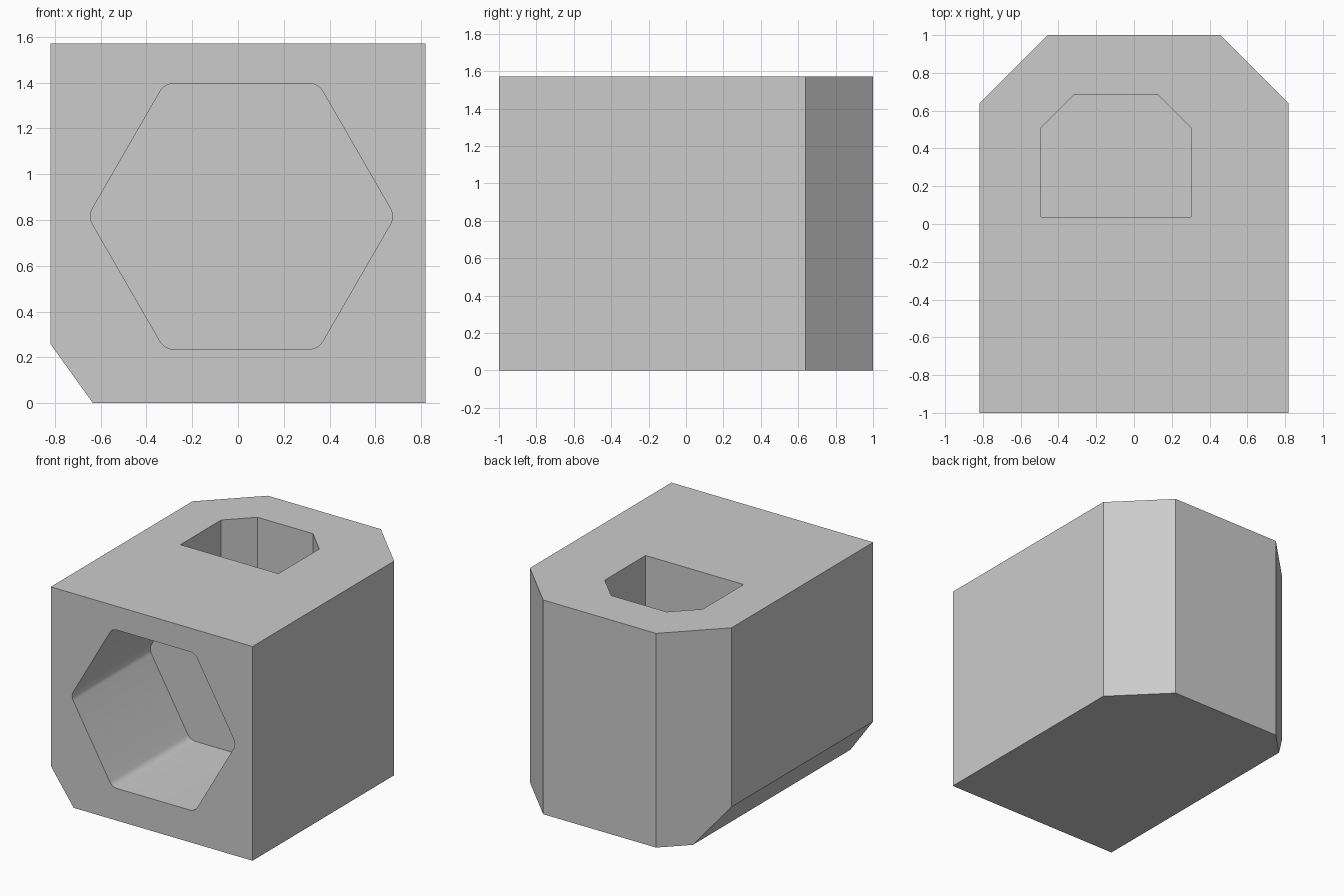
import bpy
import bmesh
from math import cos, sin, pi, radians
from mathutils import Vector

cube = bpy.data.objects.get("Cube")
if cube:
    bpy.data.objects.remove(cube, do_unlink=True)

grey = bpy.data.materials.new("mid grey")
grey.use_nodes = True
COLOUR = (0.6, 0.6, 0.6, 1)
grey.diffuse_color = COLOUR
grey.node_tree.nodes["Principled BSDF"].inputs["Base Color"].default_value = COLOUR


def prism(name, outline, extrude):
    """Extrude a closed outline of 3D points along a vector."""
    bm = bmesh.new()
    face = bm.faces.new([bm.verts.new(p) for p in outline])
    extruded = bmesh.ops.extrude_face_region(bm, geom=[face])["geom"]
    moved = [g for g in extruded if isinstance(g, bmesh.types.BMVert)]
    bmesh.ops.translate(bm, vec=extrude, verts=moved)
    bmesh.ops.recalc_face_normals(bm, faces=bm.faces)
    mesh = bpy.data.meshes.new(name)
    bm.to_mesh(mesh)
    bm.free()
    mesh.materials.append(grey)
    obj = bpy.data.objects.new(name, mesh)
    bpy.context.collection.objects.link(obj)
    return obj


def chamfered(x0, x1, y0, y1, cut, z):
    """Rectangle in plan with its two rear corners cut off."""
    return [(x0, y0, z), (x1, y0, z), (x1, y1 - cut, z),
            (x1 - cut, y1, z), (x0 + cut, y1, z), (x0, y1 - cut, z)]


def rounded_hexagon(cx, cz, radius, fillet, y, steps=6):
    """Upright hexagon with points left and right and rounded corners."""
    points = []
    reach = radius - fillet / cos(pi / 6)
    for corner in range(6):
        a = corner * pi / 3
        for i in range(steps + 1):
            b = a - pi / 6 + i / steps * pi / 3
            points.append((cx + reach * cos(a) + fillet * cos(b), y,
                           cz + reach * sin(a) + fillet * sin(b)))
    return points


# Main block with chamfered rear corners
HEIGHT = 1.57
body = prism("body", chamfered(-0.818, 0.818, -1, 1, 0.36, 0), Vector((0, 0, HEIGHT)))

# Bevel along one lower edge
wedge = prism("edge_cutter",
              [(-0.633, -1.5, 0), (-0.818, -1.5, 0.258),
               (-1.2, -1.5, 0.258), (-1.2, -1.5, -0.3), (-0.633, -1.5, -0.3)],
              Vector((0, 3, 0)))

# Hexagonal pocket in the front
hexagon = prism("front_pocket_cutter", rounded_hexagon(0.015, 0.816, 0.67, 0.07, -1.2),
                Vector((0, 1.105, 0)))

# Pocket in the top
top = prism("top_pocket_cutter", chamfered(-0.493, 0.302, 0.037, 0.683, 0.173, HEIGHT + 0.2),
            Vector((0, 0, -1.1)))

# Cut the block, then discard the cutters
bpy.context.view_layer.objects.active = body
body.select_set(True)
for cutter in (wedge, hexagon, top):
    cutter.hide_render = True
    mod = body.modifiers.new(cutter.name, "BOOLEAN")
    mod.operation = "DIFFERENCE"
    mod.solver = "EXACT"
    mod.object = cutter
    bpy.ops.object.modifier_apply(modifier=mod.name)
    bpy.data.objects.remove(cutter, do_unlink=True)
bpy.ops.object.shade_smooth_by_angle(angle=radians(30))
